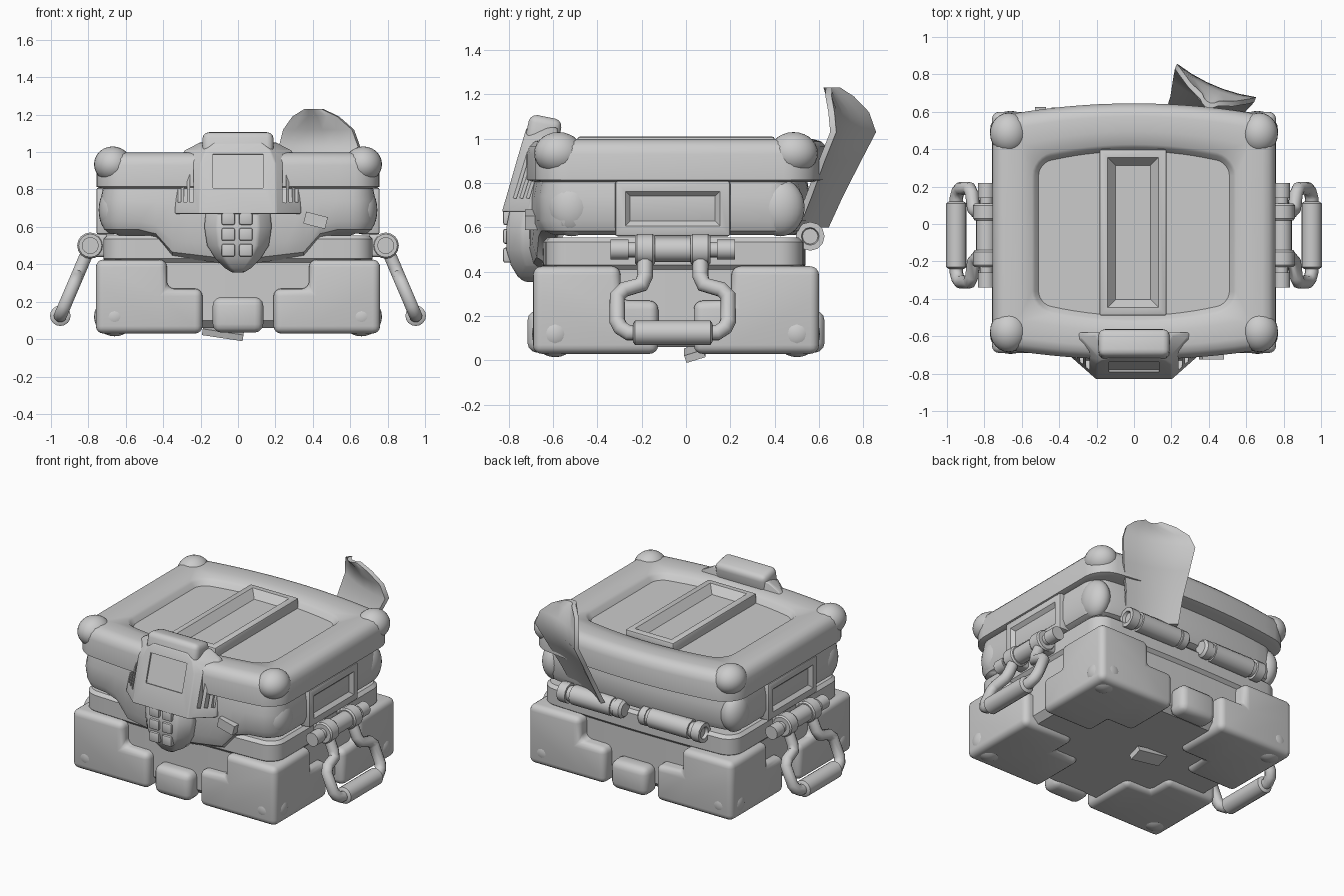
import bpy, bmesh, math
from mathutils import Matrix, Vector, Euler

if "Cube" in bpy.data.objects:
    bpy.data.objects.remove(bpy.data.objects["Cube"])

GREY = bpy.data.materials.new("warm_grey_metal")
GREY.diffuse_color = (0.6, 0.6, 0.6, 1)
GREY.use_nodes = True
GREY.node_tree.nodes["Principled BSDF"].inputs["Base Color"].default_value = GREY.diffuse_color
CY = -0.045  # depth centre of the case


def finish(name, bm, bevel=0, segs=3, cutter=None, angle=35):
    """Turn a bmesh into a shaded object, with optional bevel and cut."""
    bmesh.ops.recalc_face_normals(bm, faces=bm.faces)
    me = bpy.data.meshes.new(name)
    bm.to_mesh(me)
    bm.free()
    me.materials.append(GREY)
    ob = bpy.data.objects.new(name, me)
    bpy.context.collection.objects.link(ob)
    if bevel:
        m = ob.modifiers.new("bevel", 'BEVEL')
        m.width, m.segments, m.limit_method = bevel, segs, 'ANGLE'
    if cutter:
        m = ob.modifiers.new("cut", 'BOOLEAN')
        m.object, m.operation, m.solver = cutter, 'DIFFERENCE', 'EXACT'
    if bevel or cutter:
        dg = bpy.context.evaluated_depsgraph_get()
        ob.data = bpy.data.meshes.new_from_object(ob.evaluated_get(dg))
        ob.modifiers.clear()
    bpy.ops.object.select_all(action='DESELECT')
    ob.select_set(True)
    bpy.context.view_layer.objects.active = ob
    bpy.ops.object.shade_smooth_by_angle(angle=math.radians(angle))
    return ob


def add_box(bm, loc, size, rot=(0, 0, 0)):
    mat = Matrix.LocRotScale(Vector(loc), Euler(rot), Vector(size))
    return bmesh.ops.create_cube(bm, size=1, matrix=mat)['verts']


def box(name, loc, size, rot=(0, 0, 0), bevel=0.0, segs=3):
    bm = bmesh.new()
    add_box(bm, loc, size, rot)
    return finish(name, bm, bevel, segs)


def loft(bm, rings):
    vs = [[bm.verts.new(p) for p in r] for r in rings]
    for a, b in zip(vs, vs[1:]):
        for i in range(len(a)):
            j = (i + 1) % len(a)
            bm.faces.new((a[i], a[j], b[j], b[i]))
    bm.faces.new(vs[0][::-1])
    bm.faces.new(vs[-1])


def ellipsoid(name, loc, radii):
    bm = bmesh.new()
    bmesh.ops.create_uvsphere(bm, u_segments=24, v_segments=14, radius=1,
                              matrix=Matrix.LocRotScale(Vector(loc), None, Vector(radii)))
    finish(name, bm)


def lathe(name, start, axis, profile, n=16):
    """Turned part: profile of (distance along axis, radius)."""
    q = Vector(axis).to_track_quat('Z', 'Y')
    rings = [[Vector(start) + q @ Vector((r * math.cos(t), r * math.sin(t), d))
              for t in (2 * math.pi * k / n for k in range(n))] for d, r in profile]
    bm = bmesh.new()
    loft(bm, rings)
    finish(name, bm)


def plan(hx, y0, y1, r, bow0, bow1, inset, z):
    """Rounded rectangle with bowed front and back sides."""
    cy, hy = (y0 + y1) / 2, (y1 - y0) / 2 - inset
    hx, r = hx - inset, max(r - inset, 0.02)
    pts = []
    for qd, (sx, sy) in enumerate([(1, 1), (-1, 1), (-1, -1), (1, -1)]):
        for k in range(7):
            a = math.pi / 2 * (qd + k / 6)
            pts.append((sx * (hx - r) + r * math.cos(a), sy * (hy - r) + r * math.sin(a)))
        if qd % 2 == 0:
            pts += [(sx * (hx - r) * (1 - 2 * k / 14), sy * hy) for k in range(1, 14)]
    out = []
    for x, y in pts:
        bow = (bow1 if y > 0 else bow0) * (1 - min(1, (x / hx) ** 2)) * y / hy
        out.append(Vector((x, cy + y + bow, z)))
    return out


# --- lower case ---
bm = bmesh.new()
loft(bm, [plan(0.72, -0.63, 0.52, 0.1, 0.02, 0.02, i, z)
          for i, z in [(0.06, 0.06), (0.02, 0.1), (0.02, 0.41), (0, 0.43), (0, 0.535), (0.02, 0.555)]])
finish("lower_case", bm)


# --- stepped corner guards of the lower case ---
def guard(name, sx, sy):
    xs, ys, zs = [0.19, 0.38, 0.76], [0.08, 0.25, 0.645], [0.03, 0.27, 0.425]
    solid = {(1, 1, 1), (1, 1, 0), (0, 1, 0), (1, 0, 0)}
    bm = bmesh.new()
    for c in solid:
        for ax in range(3):
            for d in (0, 1):
                nb = list(c)
                nb[ax] += 2 * d - 1
                if tuple(nb) in solid:
                    continue
                u, v = [k for k in range(3) if k != ax]
                quad = []
                for du, dv in [(0, 0), (1, 0), (1, 1), (0, 1)]:
                    i = list(c)
                    i[ax] += d
                    i[u] += du
                    i[v] += dv
                    quad.append(bm.verts.new((sx * xs[i[0]], CY + sy * ys[i[1]], zs[i[2]])))
                bm.faces.new(quad)
    bmesh.ops.remove_doubles(bm, verts=bm.verts, dist=1e-4)
    finish(name, bm, 0.04, 4)


for sx, side in ((-1, "left"), (1, "right")):
    for sy, end in ((-1, "front"), (1, "back")):
        tag = f"{end}_{side}"
        guard("corner_guard_" + tag, sx, sy)
        ellipsoid("foot_cap_" + tag, (sx * 0.66, CY + sy * 0.545, 0.12), (0.11, 0.105, 0.105))
        ellipsoid("lid_cap_" + tag, (sx * 0.67, CY + sy * 0.53, 0.935), (0.1, 0.11, 0.095))
        ellipsoid("lid_side_pad_" + tag, (sx * 0.665, CY + sy * 0.47, 0.69), (0.08, 0.11, 0.13))
for y, end in ((-0.645, "front"), (0.555, "back")):
    box("centre_foot_" + end, (0, y, 0.13), (0.27, 0.14, 0.19), bevel=0.045)

# --- lower lid, dipping down at the front centre ---
bm = bmesh.new()
rings = [plan(0.735, -0.64, 0.5, 0.12, 0.07, 0.06, i, z)
         for i, z in [(0.06, 0.565), (0.02, 0.585), (0, 0.63), (0, 0.74), (0.015, 0.82)]]
for k, drop in ((0, 1), (1, 0.95), (2, 0.8), (3, 0.1)):
    for p in rings[k]:
        if p.y < -0.45:
            t = min(1, max(0, (0.47 - abs(p.x)) / 0.11))
            p.z -= drop * (0.12 * t * t * (3 - 2 * t) + 0.05 * max(0, 1 - abs(p.x) / 0.4))
loft(bm, rings)
finish("lower_lid", bm)

# --- upper lid with rounded rim and sunken top ---
bm = bmesh.new()
outer = [(0.03, 0.805), (0, 0.815), (0, 0.93), (0.012, 0.965), (0.035, 0.988), (0.07, 0.998), (0.15, 0.995)]
rings = [plan(0.757, -0.66, 0.57, 0.13, 0.065, 0.075, i, z) for i, z in outer]
rings += [plan(0.545, -0.46, 0.36, 0.1, 0.065, 0.065, i, z)
          for i, z in [(0, 0.985), (0.015, 0.972), (0.035, 0.945)]]
loft(bm, rings)
finish("upper_lid", bm, angle=40)


def recessed_panel(name, loc, size, axis, rim, depth, slope):
    """Plate whose outer face holds a sloped-side recess."""
    bm = bmesh.new()
    add_box(bm, loc, size)
    bmesh.ops.bevel(bm, geom=bm.edges[:], offset=0.012, segments=2, affect='EDGES', profile=0.5)
    face = max(bm.faces, key=lambda f: (round(f.calc_center_median().dot(Vector(axis)), 4), f.calc_area()))
    bmesh.ops.inset_region(bm, faces=[face], thickness=rim)
    bmesh.ops.inset_region(bm, faces=[face], thickness=slope, depth=-depth)
    finish(name, bm, angle=25)


recessed_panel("lid_top_panel", (-0.005, -0.045, 0.965), (0.36, 0.89, 0.09), (0, 0, 1), 0.045, 0.05, 0.06)

# --- side panels and carrying handles ---
for sx, side in ((-1, "left"), (1, "right")):
    recessed_panel("side_panel_" + side, (sx * 0.707, -0.06, 0.685), (0.1, 0.52, 0.25), (sx, 0, 0), 0.05, 0.03, 0.04)
    ax, hy = Vector((sx * 0.79, 0, 0.5)), -0.06
    lathe("handle_axle_" + side, ax + Vector((0, hy - 0.28, 0)), (0, 1, 0),
          [(0, 0.028), (0, 0.045), (0.08, 0.045), (0.08, 0.035), (0.11, 0.035), (0.11, 0.062), (0.12, 0.07),
           (0.19, 0.07), (0.2, 0.062), (0.2, 0.055), (0.36, 0.055), (0.36, 0.062), (0.37, 0.07),
           (0.44, 0.07), (0.45, 0.062), (0.45, 0.035), (0.48, 0.035), (0.48, 0.045), (0.56, 0.045), (0.56, 0.028)])
    for s in (-1, 1):
        box(f"handle_bracket_{side}_{s + 2}", (sx * 0.745, hy + s * 0.125, 0.5), (0.1, 0.08, 0.12), bevel=0.015)
    # bent rod from axle to grip
    half = [(0.125, 0.1), (0.125, 0.32), (0.14, 0.42), (0.22, 0.48), (0.25, 0.56),
            (0.25, 0.86), (0.235, 0.94), (0.2, 1.0), (0.1, 1.0)]
    cu = bpy.data.curves.new("rod", 'CURVE')
    cu.dimensions, cu.bevel_depth, cu.bevel_resolution = '3D', 0.036, 3
    path = half + [(-a, t) for a, t in reversed(half)]
    sp = cu.splines.new('POLY')
    sp.points.add(len(path) - 1)
    for p, (a, t) in zip(sp.points, path):
        p.co = (sx * (0.79 + 0.16 * t), hy + a, 0.5 - 0.375 * t, 1)
    tmp = bpy.data.objects.new("rod", cu)
    bm = bmesh.new()
    bm.from_mesh(tmp.to_mesh())
    bpy.data.objects.remove(tmp)
    finish("handle_rod_" + side, bm, angle=50)
    lathe("handle_grip_" + side, (sx * 0.95, hy - 0.18, 0.125), (0, 1, 0),
          [(0, 0.04), (0.01, 0.055), (0.35, 0.055), (0.36, 0.04)])

# --- back hinge barrels ---
for sx, side in ((-1, "left"), (1, "right")):
    lathe("hinge_barrel_" + side, (sx * 0.06, 0.56, 0.56), (sx, 0, 0),
          [(0, 0.045), (0.015, 0.06), (0.06, 0.06), (0.06, 0.053), (0.08, 0.053), (0.08, 0.063), (0.38, 0.063),
           (0.38, 0.05), (0.41, 0.05), (0.41, 0.065), (0.47, 0.065), (0.47, 0.04), (0.45, 0.035)], 12)

# --- curved tongue at the back ---
bm = bmesh.new()
w, n = Vector((0.92, -0.39, 0)), Vector((0.39, 0.92, 0))
rows = [(0.33, 0.55, 0.60, 0.17), (0.36, 0.61, 0.74, 0.18), (0.40, 0.68, 0.9, 0.21), (0.43, 0.74, 1.03, 0.23),
        (0.425, 0.72, 1.12, 0.2), (0.41, 0.68, 1.19, 0.13), (0.40, 0.65, 1.23, 0.05)]
for k, off in enumerate((0, 0.03)):
    grid = [[bm.verts.new(Vector((x, y, z)) + w * h * c + n * (0.03 * c * c - off))
             for c in (-1, -0.6, -0.2, 0.2, 0.6, 1)] for x, y, z, h in rows]
    for a, b in zip(grid, grid[1:]):
        for i in range(5):
            bm.faces.new((a[i], a[i + 1], b[i + 1], b[i]))
    edge = [r[0] for r in grid] + grid[-1][1:] + [r[-1] for r in grid[-2::-1]] + grid[0][-2:0:-1]
    if k:
        for i in range(len(edge)):
            bm.faces.new((first[i - 1], first[i], edge[i], edge[i - 1]))
    first = edge
finish("back_tongue", bm, angle=40)

# --- front latch head with screen recess and side vents ---
bm = bmesh.new()
add_box(bm, (0, -0.782, 0.905), (0.27, 0.06, 0.19), (-0.29, 0, 0))
for sx in (-1, 1):
    for x in (0.247, 0.28, 0.313):
        add_box(bm, (sx * x, -0.78 + (x - 0.2) * 0.92, 0.835), (0.017, 0.08, 0.22), (-0.29, 0, 0))
cutter = finish("latch_cutter", bm)
cutter.hide_render = True
bm = bmesh.new()
rings = []
for z, s in ((0.67, 1.02), (0.94, 1), (1.01, 0.86), (1.05, 0.62)):
    sh = 0.3 * (z - 0.68)
    rings.append([(x * s, max(y + sh, -0.83) if y < -0.6 else y, z) for x, y in
                  [(-0.33, -0.58), (-0.33, -0.71), (-0.2, -0.83), (0.2, -0.83), (0.33, -0.71), (0.33, -0.58)]])
loft(bm, rings)
finish("latch_head", bm, 0.02, 3, cutter)
bpy.data.objects.remove(cutter)
box("latch_top_tab", (0, -0.645, 1.02), (0.38, 0.15, 0.16), (-0.2, 0, 0), 0.035)

# --- tapered latch keypad below the head ---
bm = bmesh.new()
loft(bm, [[(-h, -0.62, z), (-h, y + 0.07, z), (-h * 0.62, y, z), (h * 0.62, y, z), (h, y + 0.07, z), (h, -0.62, z)]
          for z, h, y in [(0.70, 0.17, -0.79), (0.6, 0.18, -0.81), (0.5, 0.165, -0.81),
                          (0.43, 0.12, -0.79), (0.38, 0.07, -0.76), (0.355, 0.03, -0.73)]])
finish("latch_keypad", bm, 0.012, 2)
for c, x in enumerate((-0.052, 0.042)):
    for r, z in enumerate((0.475, 0.56, 0.645)):
        box(f"key_{r}_{c}", (x, -0.805, z), (0.072, 0.04, 0.068), bevel=0.01, segs=2)

# --- loose small tabs on the front and underside ---
box("front_tab", (0.415, -0.69, 0.635), (0.12, 0.07, 0.065), (0, 0.25, 0))
box("under_tab", (-0.08, 0.04, 0.035), (0.22, 0.09, 0.035), (0.3, 0.15, 0))
